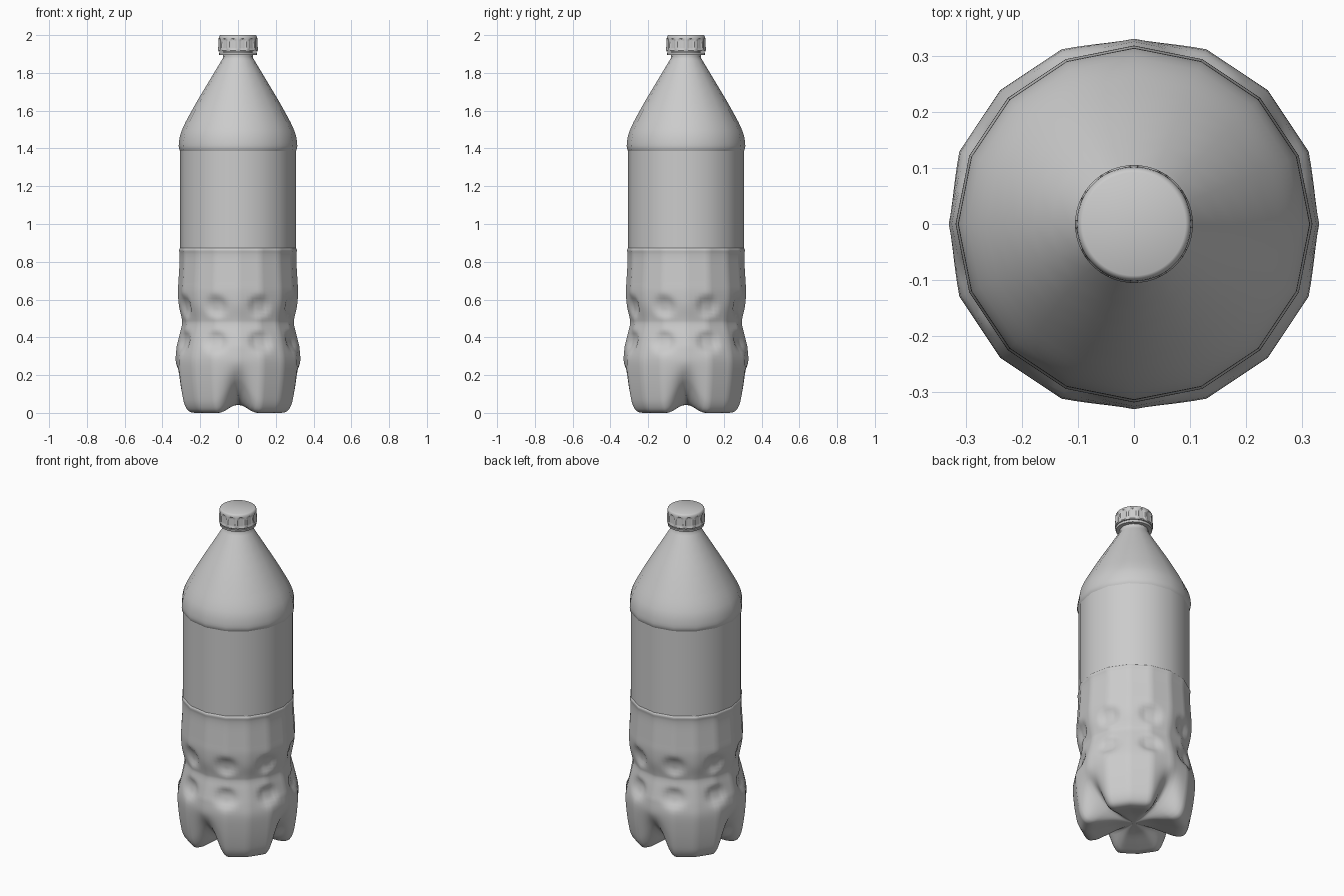
import bpy, bmesh, math

if "Cube" in bpy.data.objects:
    bpy.data.objects.remove(bpy.data.objects["Cube"])

TAU = math.tau


def smoothstep(x):
    x = max(0.0, min(1.0, x))
    return x * x * (3 - 2 * x)


def spline(pts, steps):
    """Catmull-Rom curve through (radius, height) points."""
    p = [pts[0]] + pts + [pts[-1]]
    out = []
    for i in range(1, len(p) - 2):
        for s in range(steps):
            t = s / steps
            out.append(tuple(
                0.5 * (2 * b + (c - a) * t + (2 * a - 5 * b + 4 * c - d) * t * t
                       + (3 * b - a - 3 * c + d) * t ** 3)
                for a, b, c, d in zip(p[i - 1], p[i], p[i + 1], p[i + 2])))
    return out + [pts[-1]]


def facet(a, sides=16):
    """Radius factor that turns a circle into a regular polygon."""
    h = math.pi / sides
    return math.cos(h) / math.cos(a % (2 * h) - h)


def revolve(name, rows, segs, point, angle=40):
    """Skin rings of vertices; point(row, angle) gives (radius, height)."""
    bm = bmesh.new()
    rings = []
    for row in rows:
        ring = []
        for i in range(segs):
            a = TAU * i / segs
            r, z = point(row, a)
            ring.append(bm.verts.new((r * math.cos(a), r * math.sin(a), z)))
        rings.append(ring)
    for lo, hi in zip(rings, rings[1:]):
        for i in range(segs):
            j = (i + 1) % segs
            bm.faces.new((lo[i], lo[j], hi[j], hi[i]))
    bmesh.ops.remove_doubles(bm, verts=bm.verts, dist=1e-5)
    bmesh.ops.recalc_face_normals(bm, faces=bm.faces)
    me = bpy.data.meshes.new(name)
    bm.to_mesh(me)
    bm.free()
    ob = bpy.data.objects.new(name, me)
    bpy.context.collection.objects.link(ob)
    me.polygons.foreach_set("use_smooth", [True] * len(me.polygons))
    me.set_sharp_from_angle(angle=math.radians(angle))
    return ob


def plain(row, a):
    return row


# Lower body: wall with two rows of dimples, blending into four feet
wall = [(0.303, 0.876), (0.309, 0.87), (0.312, 0.86), (0.309, 0.84), (0.309, 0.80),
        (0.315, 0.70), (0.318, 0.64), (0.313, 0.57), (0.298, 0.50), (0.296, 0.47),
        (0.308, 0.42), (0.325, 0.35)]
foot = [(0.325, 0.35), (0.337, 0.28), (0.332, 0.19), (0.320, 0.10), (0.307, 0.045),
        (0.285, 0.01), (0.25, 0.0), (0.20, 0.01), (0.10, 0.034), (0.0, 0.042)]
valley = [(0.325, 0.35), (0.330, 0.28), (0.318, 0.235), (0.290, 0.19), (0.260, 0.155),
          (0.225, 0.12), (0.19, 0.092), (0.15, 0.07), (0.075, 0.048), (0.0, 0.042)]
rows = [(p, p) for p in spline(wall, 4)[:-1]]
rows += list(zip(spline(foot, 4), spline(valley, 4)))


def lower(row, a):
    (rf, zf), (rv, zv) = row
    w = smoothstep(abs(math.sin(2 * a)) / 0.75)
    r, z = rv + (rf - rv) * w, zv + (zf - zv) * w
    da = (a % (math.pi / 4)) - math.pi / 8
    for zc in (0.565, 0.375):
        d = (da / 0.19) ** 2 + ((z - zc) / 0.052) ** 2
        r -= 0.022 * math.exp(-d * d * 1.2)
    return r * facet(a), z


revolve("lower_body", rows, 96, lower, 60)

# Label sleeve
revolve("label", [(0.307, 0.865), (0.307, 1.395)], 16, plain)

# Shoulder and neck
shoulder = [(0.302, 1.375), (0.306, 1.385), (0.313, 1.402), (0.313, 1.43), (0.305, 1.475),
            (0.287, 1.52), (0.264, 1.565), (0.211, 1.66), (0.148, 1.765), (0.088, 1.865),
            (0.079, 1.885), (0.078, 1.93)]
revolve("shoulder", spline(shoulder, 2), 16, plain, 60)

# Tamper ring below the cap
revolve("cap_ring", [(0.07, 1.896), (0.100, 1.896), (0.102, 1.909), (0.07, 1.909)], 24, plain)

# Screw cap with arched grip recesses
cap = [(0.07, 1.913), (0.102, 1.913), (0.105, 1.918), (0.105, 1.928)]
cap += [(0.105 - 0.003 * k / 10, 1.928 + 0.0055 * k) for k in range(1, 11)]
cap += [(0.1005, 1.991), (0.097, 1.997), (0.092, 2.0), (0.0, 2.0)]


def grip(row, a):
    r, z = row
    step = TAU / 12
    u = abs((a % step) / step - 0.5) / 0.33
    if u < 1 and 1.92 < z < 1.955 + 0.027 * math.sqrt(1 - u * u):
        r -= 0.005
    return r, z


revolve("cap", cap, 96, grip, 35)
